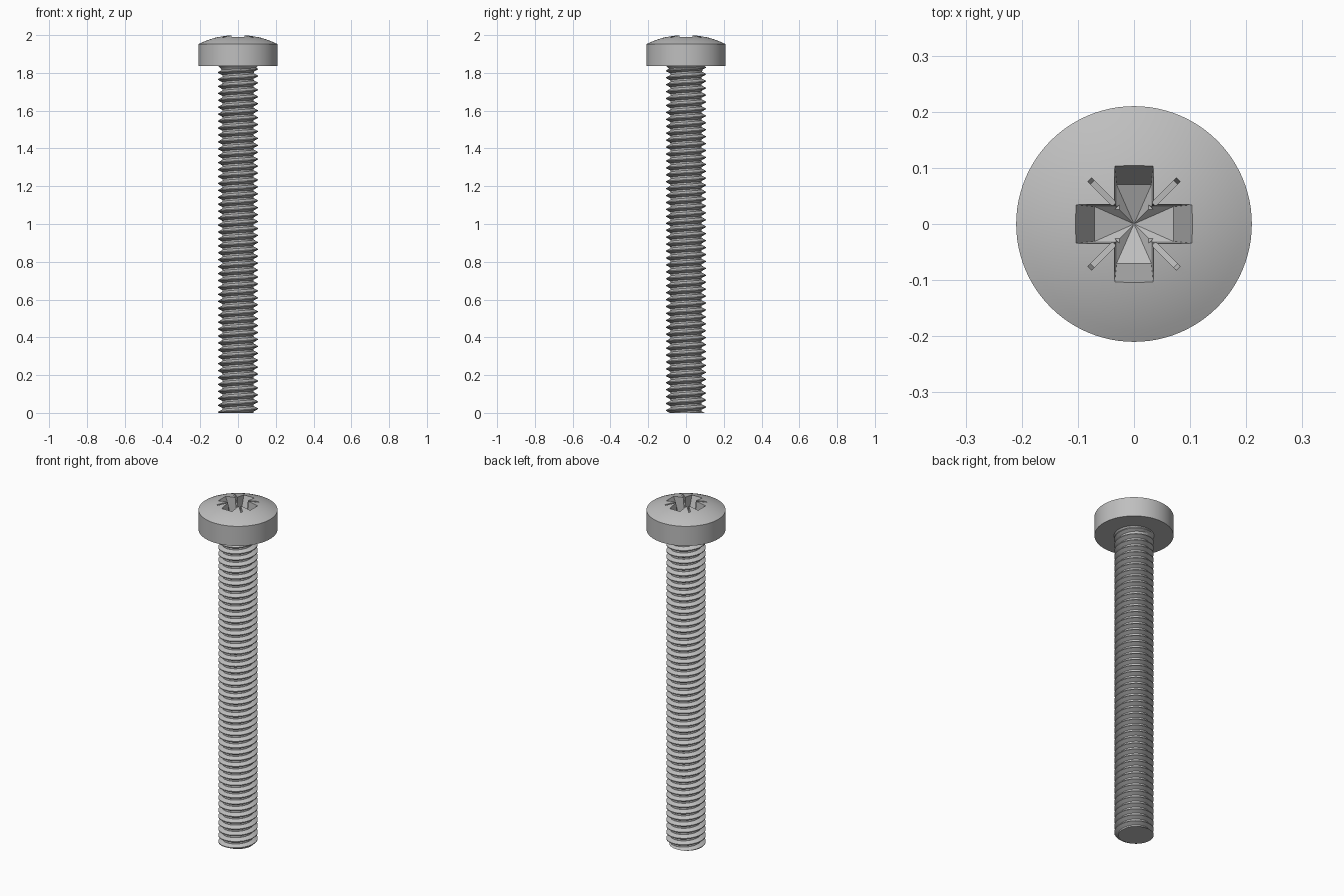
import bpy, bmesh, math
from mathutils import Matrix

cube = bpy.data.objects.get("Cube")
if cube:
    bpy.data.objects.remove(cube, do_unlink=True)

steel = bpy.data.materials.new("grey_steel")
steel.use_nodes = True
GREY = (0.52, 0.52, 0.52, 1)
steel.diffuse_color = GREY
steel.node_tree.nodes["Principled BSDF"].inputs["Base Color"].default_value = GREY

HEAD_R, HEAD_Z, RIM_Z, TOP_Z = 0.21, 1.837, 1.952, 2.002
PITCH, CREST, ROOT = 0.0367, 0.105, 0.083


def make_object(name, bm):
    bmesh.ops.recalc_face_normals(bm, faces=bm.faces)
    mesh = bpy.data.meshes.new(name)
    bm.to_mesh(mesh)
    bm.free()
    mesh.materials.append(steel)
    obj = bpy.data.objects.new(name, mesh)
    bpy.context.collection.objects.link(obj)
    return obj


def select_only(obj):
    bpy.ops.object.select_all(action='DESELECT')
    obj.select_set(True)
    bpy.context.view_layer.objects.active = obj


def smooth(obj, degrees=25):
    select_only(obj)
    bpy.ops.object.shade_smooth_by_angle(angle=math.radians(degrees))


def lathe(name, profile, steps=96):
    bm = bmesh.new()
    verts = [bm.verts.new((r, 0, z)) for r, z in profile]
    edges = [bm.edges.new(pair) for pair in zip(verts, verts[1:])]
    bmesh.ops.spin(bm, geom=verts + edges, cent=(0, 0, 0), axis=(0, 0, 1),
                   angle=math.tau, steps=steps)
    bmesh.ops.remove_doubles(bm, verts=bm.verts, dist=1e-5)
    return make_object(name, bm)


def loft(bm, low, high):
    """Solid between two matching outlines, open at neither end."""
    a = [bm.verts.new(p) for p in low]
    b = [bm.verts.new(p) for p in high]
    for i in range(len(a)):
        j = (i + 1) % len(a)
        bm.faces.new((a[i], a[j], b[j], b[i]))
    bm.faces.new(b)
    return a


def cut(target, cutter):
    mod = target.modifiers.new("recess", 'BOOLEAN')
    mod.operation, mod.solver, mod.object = 'DIFFERENCE', 'EXACT', cutter
    select_only(target)
    bpy.ops.object.modifier_apply(modifier=mod.name)
    bpy.data.objects.remove(cutter, do_unlink=True)


# Domed pan head
dome_h = TOP_Z - RIM_Z
dome_r = (HEAD_R ** 2 + dome_h ** 2) / (2 * dome_h)
spread = math.asin(HEAD_R / dome_r)
dome = [(dome_r * math.sin(spread * t / 10),
         TOP_Z - dome_r * (1 - math.cos(spread * t / 10))) for t in range(10, -1, -1)]
head = lathe("screw_head", [(0, HEAD_Z), (HEAD_R, HEAD_Z)] + dome)


# Tapered cross recess with a pointed floor
def cross(width, length, z):
    points = []
    for k in range(4):
        turn = Matrix.Rotation(k * math.pi / 2, 3, 'Z')
        for x, y in ((length, -width), (length, width), (width, width)):
            points.append(turn @ Matrix.Identity(3).col[0] * x
                          + turn @ Matrix.Identity(3).col[1] * y)
    for p in points:
        p.z = z
    return points


bm = bmesh.new()
ring = loft(bm, cross(0.031, 0.07, 1.895), cross(0.035, 0.111, 2.01))
tip = bm.verts.new((0, 0, 1.865))
for i in range(len(ring)):
    bm.faces.new((ring[i], ring[(i + 1) % len(ring)], tip))
cut(head, make_object("cross_cutter", bm))

# Rounded core that trims the inner corners of the cross
bm = bmesh.new()
bmesh.ops.create_cone(bm, cap_ends=True, segments=32, radius1=0.043, radius2=0.055,
                      depth=0.12, matrix=Matrix.Translation((0, 0, 1.95)))
cut(head, make_object("core_cutter", bm))

# Narrow diagonal marks between the arms
for k in range(4):
    bm = bmesh.new()
    w = 0.005
    base = loft(bm, [(0.03, -w, 1.955), (0.105, -w, 1.965), (0.105, w, 1.965), (0.03, w, 1.955)],
                [(0.03, -w, 2.02), (0.121, -w, 2.02), (0.121, w, 2.02), (0.03, w, 2.02)])
    bm.faces.new(base)
    bm.transform(Matrix.Rotation(math.pi / 4 + k * math.pi / 2, 4, 'Z'))
    cut(head, make_object("mark_cutter", bm))
smooth(head)


# Helical thread: radius follows the position within one turn
def thread_radius(phase):
    d = abs((phase + 0.5) % 1 - 0.5)          # distance from the crest centre
    t = min(max((d - 0.06) / 0.32, 0), 1)
    return CREST + (ROOT - CREST) * t


SEGMENTS, SHAFT_TOP = 48, 1.83
TURNS = int(SHAFT_TOP / PITCH) + 3
levels = [n + f for n in range(-2, TURNS) for f in (-0.38, -0.06, 0.06, 0.38)]
bm = bmesh.new()
rows = []
for level in levels:
    row = []
    for s in range(SEGMENTS + 1):
        angle = math.tau * s / SEGMENTS
        offset = s / SEGMENTS - 0.4
        z = min(max((level + offset) * PITCH, 0), SHAFT_TOP)
        r = thread_radius(z / PITCH - offset)
        row.append(bm.verts.new((r * math.cos(angle), r * math.sin(angle), z)))
    rows.append(row)
for low, high in zip(rows, rows[1:]):
    for s in range(SEGMENTS):
        if max(v.co.z for v in (high[s], high[s + 1])) > 0 and \
                min(v.co.z for v in (low[s], low[s + 1])) < SHAFT_TOP:
            bm.faces.new((low[s], low[s + 1], high[s + 1], high[s]))
bmesh.ops.remove_doubles(bm, verts=bm.verts, dist=1e-5)
bmesh.ops.delete(bm, geom=[v for v in bm.verts if not v.link_faces], context='VERTS')
bmesh.ops.holes_fill(bm, edges=[e for e in bm.edges if e.is_boundary], sides=0)
smooth(make_object("threaded_shaft", bm))

# Flared neck under the head
neck = lathe("neck", [(0, 1.8), (0.084, 1.8), (0.087, 1.815), (0.095, 1.828),
                      (0.108, 1.838), (0, 1.838)])
smooth(neck, 40)
